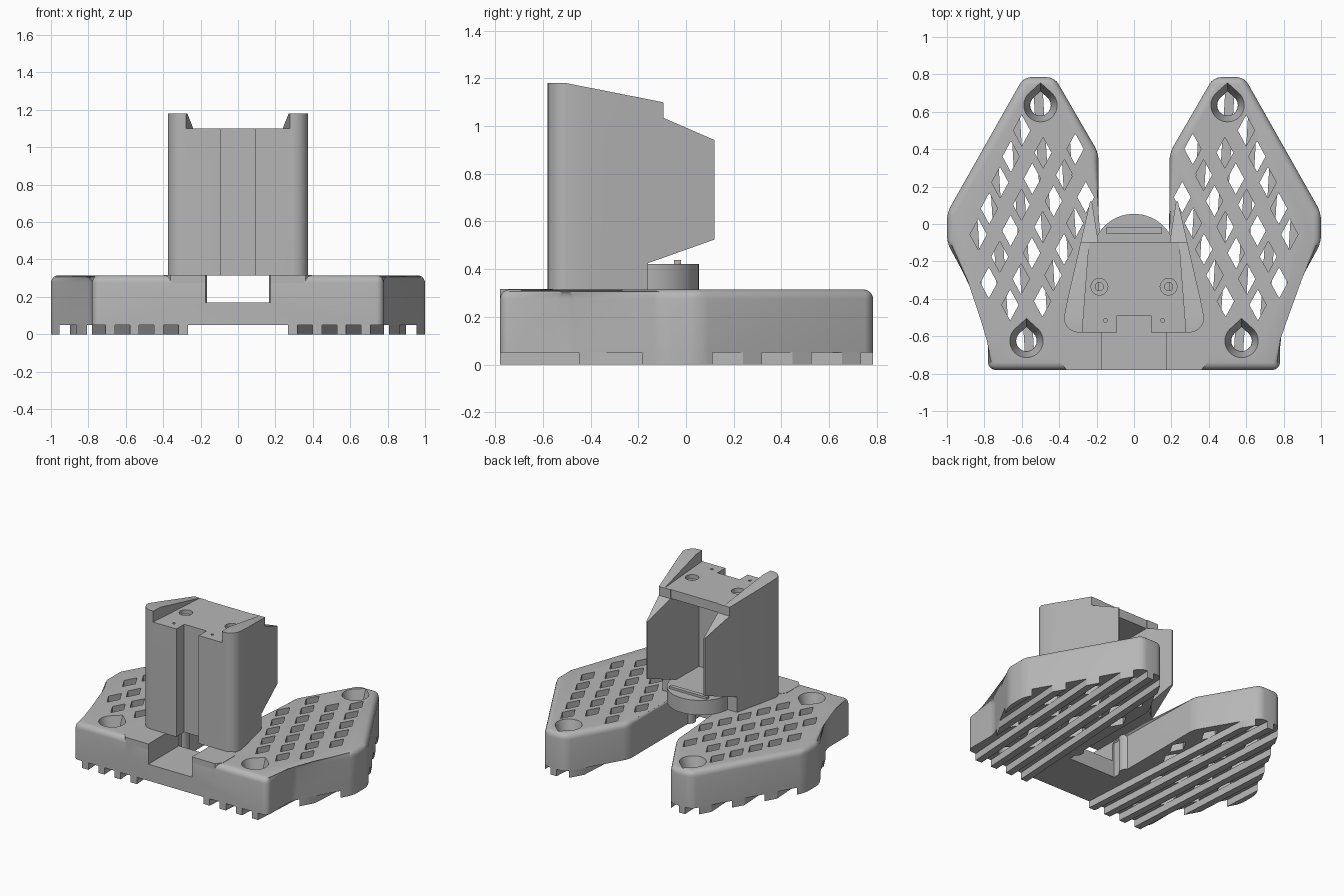
import bpy, bmesh
from math import sin, cos, pi, radians

cube = bpy.data.objects.get("Cube")
if cube:
    bpy.data.objects.remove(cube, do_unlink=True)

grey = bpy.data.materials.new("plain_grey")
grey.use_nodes = True
GREY = (0.47, 0.47, 0.47, 1)
grey.diffuse_color = GREY
grey.node_tree.nodes["Principled BSDF"].inputs["Base Color"].default_value = GREY


def add_prism(bm, pts, z0, z1, top=None):
    """Extrude or loft a plan outline between two heights."""
    low = [bm.verts.new((x, y, z0)) for x, y in pts]
    high = [bm.verts.new((x, y, z1)) for x, y in (top or pts)]
    bm.faces.new(low)
    bm.faces.new(high)
    n = len(pts)
    for i in range(n):
        j = (i + 1) % n
        bm.faces.new((low[i], low[j], high[j], high[i]))


def finish(name, bm):
    bmesh.ops.recalc_face_normals(bm, faces=bm.faces)
    mesh = bpy.data.meshes.new(name)
    bm.to_mesh(mesh)
    bm.free()
    mesh.materials.append(grey)
    ob = bpy.data.objects.new(name, mesh)
    bpy.context.collection.objects.link(ob)
    return ob


def prisms(name, items):
    bm = bmesh.new()
    for item in items:
        add_prism(bm, *item)
    return finish(name, bm)


def select(ob):
    bpy.ops.object.select_all(action='DESELECT')
    ob.select_set(True)
    bpy.context.view_layer.objects.active = ob


def boolean(ob, cutter, operation='DIFFERENCE'):
    mod = ob.modifiers.new("cut", 'BOOLEAN')
    mod.operation, mod.object, mod.solver = operation, cutter, 'EXACT'
    select(ob)
    bpy.ops.object.modifier_apply(modifier=mod.name)
    bpy.data.objects.remove(cutter, do_unlink=True)


def rect(x0, x1, y0, y1):
    return [(x0, y0), (x1, y0), (x1, y1), (x0, y1)]


def circle(cx, cy, r, n=32):
    return [(cx + r * cos(2 * pi * i / n), cy + r * sin(2 * pi * i / n)) for i in range(n)]


def teardrop(cx, cy, r):
    arc = [radians(135 + 270 * i / 24) for i in range(25)]
    return [(cx + r * cos(a), cy + r * sin(a)) for a in arc] + [(cx, cy + r * 1.35)]


def mirrored(half):
    return half + [(-x, y) for x, y in reversed(half)]


# Base outline with two wings and an open slot at the back
OUTLINE = mirrored([(0.78, -0.78), (0.78, -0.5), (1.0, -0.1), (1.0, 0.06), (0.59, 0.785),
                    (0.425, 0.785), (0.19, 0.38), (0.19, -0.43)])


def base_block(name, z0, z1, round_top):
    bm = bmesh.new()
    add_prism(bm, OUTLINE, z0, z1)
    uprights = [e for e in bm.edges if abs(e.verts[0].co.z - e.verts[1].co.z) > 0.01
                and not (abs(e.verts[0].co.x) < 0.2 and e.verts[0].co.y < 0)]
    tops = [e for e in bm.edges if min(v.co.z for v in e.verts) > z1 - 0.001]
    bmesh.ops.bevel(bm, geom=uprights + (tops if round_top else []), offset=0.04,
                    segments=5, profile=0.5, affect='EDGES')
    return finish(name, bm)


base = base_block("winged_base", 0.05, 0.315, True)
boolean(base, prisms("channel_cutter", [(rect(-0.175, 0.175, -1, 0.1), 0.17, 0.5)]))

# Square pads beside the front channel
for side, s in (("left", 1), ("right", -1)):
    pad = [(s * x, y) for x, y in [(0.175, -0.78), (0.36, -0.78), (0.395, -0.74),
                                   (0.395, -0.6), (0.37, -0.56), (0.175, -0.56)]]
    prisms(side + "_front_pad", [(pad, 0.2, 0.317)])

# Teardrop mounting holes with funnel mouths
SPOTS = [(s * x, y) for s in (1, -1) for x, y in ((0.5, 0.635), (0.575, -0.625))]
boolean(base, prisms("through_cutter", [(teardrop(x, y, 0.055), -0.1, 0.5) for x, y in SPOTS]))
boolean(base, prisms("funnel_cutter", [(teardrop(x, y, 0.056), 0.2, 0.325, teardrop(x, y, 0.092))
                                       for x, y in SPOTS]))

# Leaning lattice of diamond openings
diamonds = []
for m in range(-3, 12):
    for n in range(-6, 8):
        x = 0.6 + 0.058 * m - 0.172 * n
        y = 0.5 - 0.139 * m + 0.02 * n
        inside = (0.869 * x + 0.495 * y < 0.845 and x < 0.94
                  and 0.876 * x - 0.482 * y < 0.86 and x > (0.255 if y > 0 else 0.26 - 0.42 * y)
                  and 0.863 * x - 0.506 * y > 0.03 and -0.5 < y < 0.6)
        clear = all((x - a) ** 2 + (y - b) ** 2 > 0.0225 for a, b in SPOTS)
        if inside and clear:
            for s in (1, -1):
                cx = s * x
                diamonds.append(([(cx - 0.045, y), (cx, y - 0.083), (cx + 0.045, y),
                                  (cx, y + 0.083)], -0.1, 0.5))
boolean(base, prisms("diamond_cutter", diamonds))

# Narrow tread ribs under both wings, trimmed to the outline
ribs = []
for i in range(6):
    x = 0.34 + 0.13 * i
    for s in (1, -1):
        ribs.append(([(s * (x + dx + 0.06 * y), y) for dx, y in
                      ((-0.025, -0.9), (0.025, -0.9), (0.025, 0.9), (-0.025, 0.9))], 0.0, 0.052))
treads = prisms("tread_ribs", ribs)
boolean(treads, base_block("tread_trim", -0.1, 0.2, False), 'INTERSECT')

# Tower plan: front groove, rounded front corners and tapering side walls
corner = [(0.295 + 0.08 * sin(a), -0.5 - 0.08 * cos(a))
          for a in (radians(90 * i / 8) for i in range(9))]
tower = prisms("tower", [(mirrored([(0.09, -0.49), (0.09, -0.58)] + corner +
                                   [(0.355, -0.4), (0.235, 0.12), (0.225, 0.12), (0.19, -0.1)]),
                          0.315, 1.25)])

# Side silhouette: sloped ears above, slanted back edges
SIDE = [(-0.6, 0.3), (-0.6, 1.18), (-0.5, 1.18), (-0.095, 1.1), (-0.095, 1.035), (0.13, 0.937),
        (0.13, 0.528), (-0.16, 0.425), (-0.16, 0.3)]
bm = bmesh.new()
add_prism(bm, SIDE, -0.6, 0.6)
for v in bm.verts:
    v.co = (v.co.z, v.co.x, v.co.y)
boolean(tower, finish("silhouette_trim", bm), 'INTERSECT')

# Roof between the ears, and the hollow open to the back
boolean(tower, prisms("roof_cutter", [([(-0.28, -0.62), (0.28, -0.62), (0.232, 0), (-0.232, 0)],
                                       1.1, 1.4)]))
boolean(tower, prisms("hollow_cutter", [(rect(-0.19, 0.19, -0.42, 0.2), 0.42, 1.035)]))

# Screw holes in the roof: counterbores, through holes and pin holes
for name, r, x, y, z in (("counterbore", 0.045, 0.185, -0.335, 1.07),
                         ("screw", 0.022, 0.185, -0.335, 1.0),
                         ("pin", 0.01, 0.153, -0.515, 1.0)):
    boolean(tower, prisms(name + "_cutter", [(circle(s * x, y, r, 20), z, 1.3) for s in (1, -1)]))

# Rounded rear shelf with a small raised stop
prisms("rear_shelf", [(circle(0, -0.17, 0.224, 64), 0.315, 0.422)])
prisms("shelf_stop", [(rect(-0.15, 0.15, -0.05, -0.02), 0.415, 0.438)])

# Screw posts beneath the tower
prisms("screw_posts", [(circle(s * 0.215, -0.335, 0.05, 24), 0.05, 0.316) for s in (1, -1)])

for ob in list(bpy.context.scene.objects):
    if ob.type == 'MESH':
        select(ob)
        bpy.ops.object.shade_smooth_by_angle(angle=radians(30))
